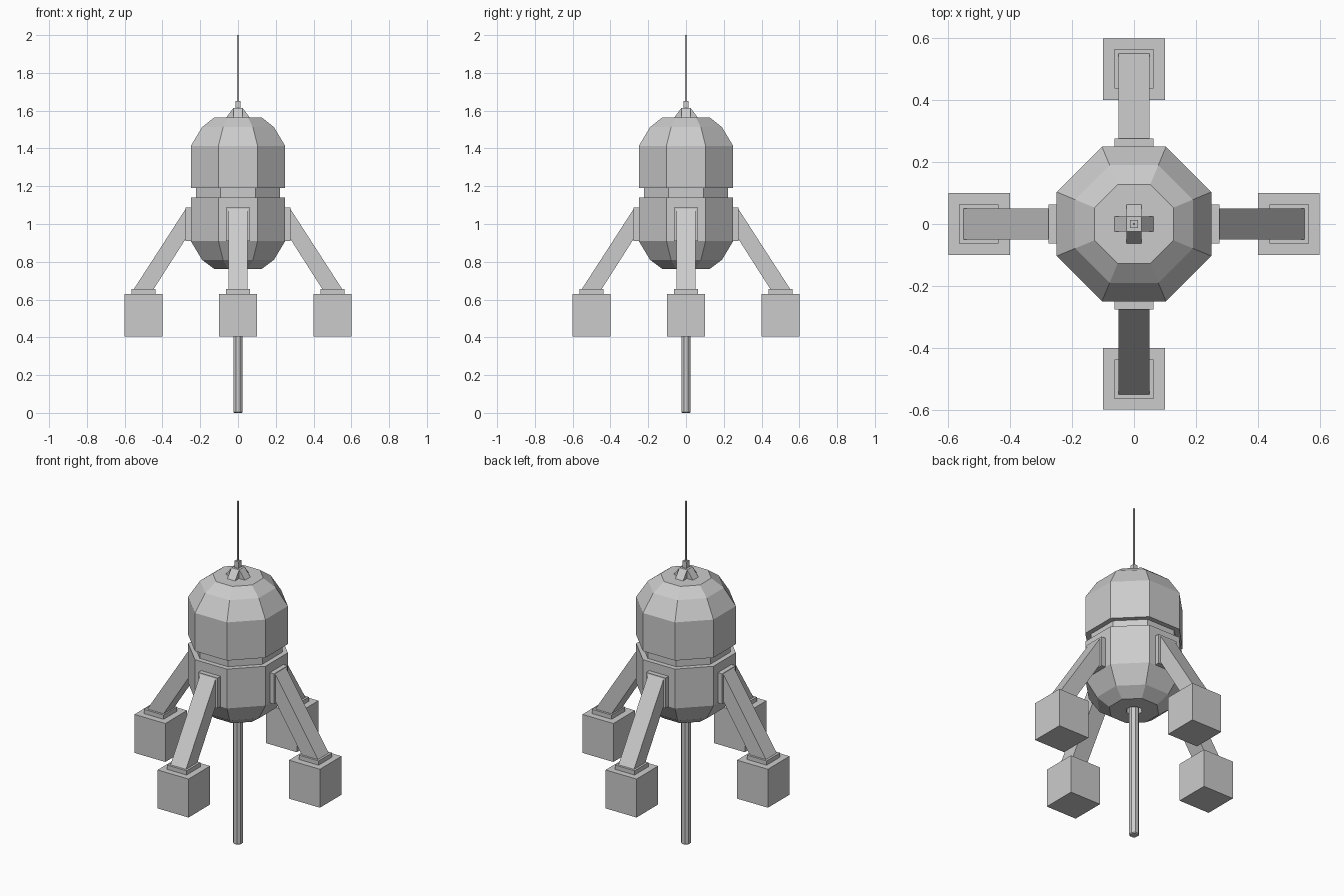
import bpy, bmesh, math
from mathutils import Matrix, Vector

if "Cube" in bpy.data.objects:
    bpy.data.objects.remove(bpy.data.objects["Cube"])


def finish(name, bm):
    bmesh.ops.recalc_face_normals(bm, faces=bm.faces)
    mesh = bpy.data.meshes.new(name)
    bm.to_mesh(mesh)
    bm.free()
    obj = bpy.data.objects.new(name, mesh)
    bpy.context.collection.objects.link(obj)
    return obj


def octagon_stack(name, profile):
    """Octagonal lathe from (flat-to-centre radius, z) pairs, capped at both ends."""
    bm = bmesh.new()
    rings = []
    for r, z in profile:
        c = r / math.cos(math.pi / 8)
        rings.append([bm.verts.new((c * math.cos((i + .5) * math.pi / 4),
                                    c * math.sin((i + .5) * math.pi / 4), z)) for i in range(8)])
    for a, b in zip(rings, rings[1:]):
        for i in range(8):
            j = (i + 1) % 8
            bm.faces.new((a[i], a[j], b[j], b[i]))
    bm.faces.new(rings[0])
    bm.faces.new(rings[-1])
    return finish(name, bm)


def prism(name, outline, half_width, turn=0):
    """Extrude an (x, z) outline along y, then turn it about z by quarter turns."""
    bm = bmesh.new()
    face = bm.faces.new([bm.verts.new((x, -half_width, z)) for x, z in outline])
    ext = bmesh.ops.extrude_face_region(bm, geom=[face])
    moved = [v for v in ext['geom'] if isinstance(v, bmesh.types.BMVert)]
    bmesh.ops.translate(bm, verts=moved, vec=Vector((0, 2 * half_width, 0)))
    bm.transform(Matrix.Rotation(turn * math.pi / 2, 4, 'Z'))
    return finish(name, bm)


def rect(x0, x1, z0, z1):
    return [(x0, z0), (x1, z0), (x1, z1), (x0, z1)]


# Faceted body with recessed waist and a socket under the belly
octagon_stack("body", [(.04, .80), (.04, .763), (.127, .763), (.19, .81), (.25, .91),
                       (.25, 1.14), (.222, 1.14), (.222, 1.19), (.25, 1.19),
                       (.25, 1.413), (.19, 1.513), (.127, 1.563)])

# Probe rod below the body
octagon_stack("probe_rod", [(.02, 0), (.025, .005), (.025, .80)])

# Crossed antenna mount, socket and whip
for t in range(2):
    prism(f"antenna_mount_{t + 1}", [(-.065, 1.56), (.065, 1.56), (.025, 1.613), (-.025, 1.613)],
          .025, t)
prism("antenna_socket", rect(-.0125, .0125, 1.60, 1.652), .0125)
prism("antenna_whip", rect(-.004, .004, 1.65, 2.0), .004)

# Four legs: hip plate, slanted strut, ankle plate and block foot
for t, side in enumerate(("right", "back", "left", "front")):
    prism(f"{side}_hip_plate", rect(.245, .277, .91, 1.087), .0625, t)
    prism(f"{side}_leg", [(.27, .932), (.45, .65), (.555, .65), (.277, 1.08), (.27, 1.08)], .05, t)
    prism(f"{side}_ankle_plate", rect(.438, .565, .625, .655), .0625, t)
    prism(f"{side}_foot", rect(.40, .60, .405, .63), .10, t)
